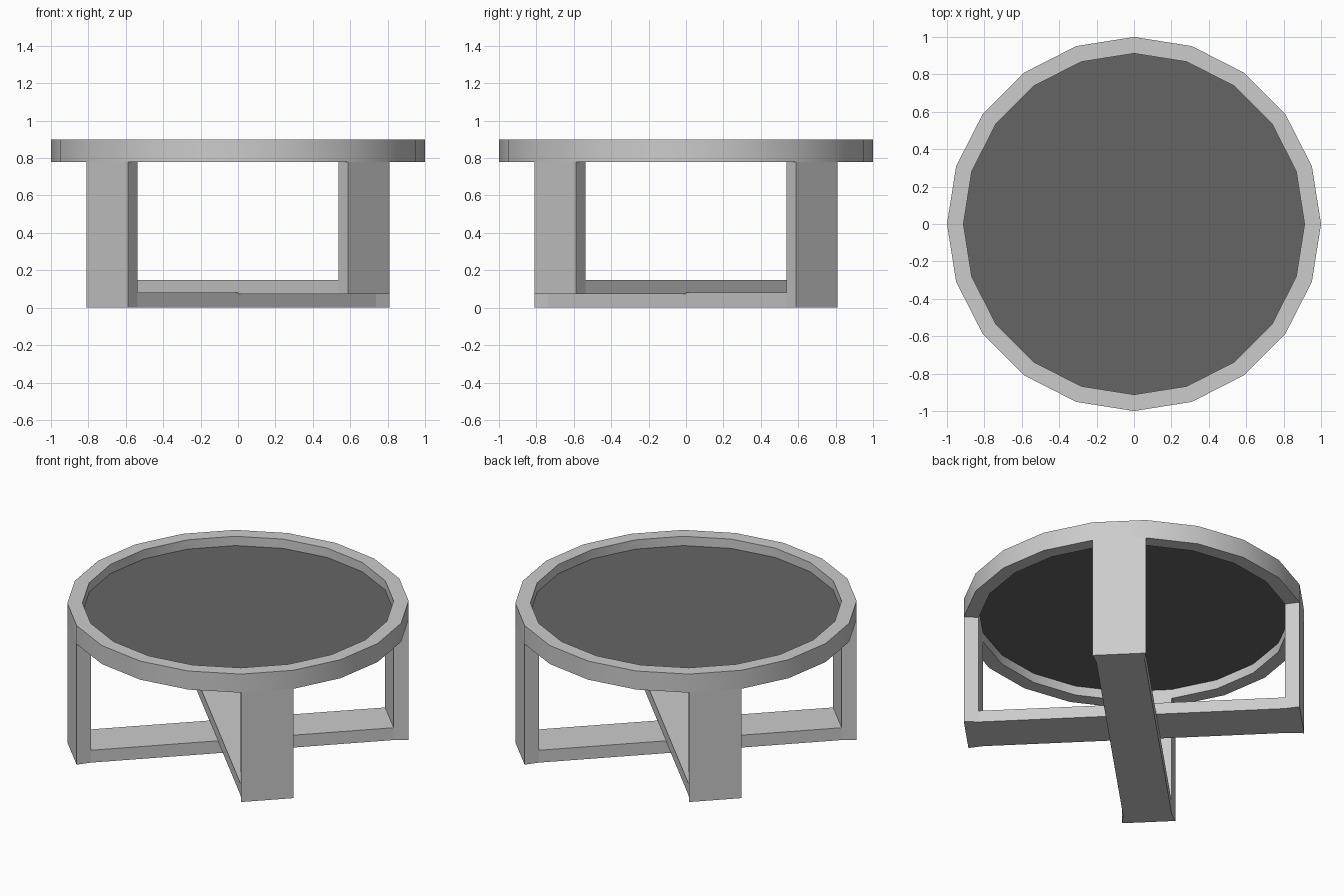
import bpy, bmesh
from math import sin, cos, pi, radians

if "Cube" in bpy.data.objects:
    bpy.data.objects.remove(bpy.data.objects["Cube"])

SIDES, OUTER, INNER = 20, 1.0, 0.912
RIM_LOW, RIM_TOP = 0.78, 0.90


def finish(name, bm, smooth=False):
    bmesh.ops.recalc_face_normals(bm, faces=bm.faces)
    mesh = bpy.data.meshes.new(name)
    bm.to_mesh(mesh)
    bm.free()
    obj = bpy.data.objects.new(name, mesh)
    bpy.context.collection.objects.link(obj)
    if smooth:
        bpy.context.view_layer.objects.active = obj
        obj.select_set(True)
        bpy.ops.object.shade_smooth_by_angle(angle=radians(30))
        obj.select_set(False)
    return obj


def circle(bm, radius, z):
    return [bm.verts.new((radius * cos(2 * pi * i / SIDES),
                          radius * sin(2 * pi * i / SIDES), z)) for i in range(SIDES)]


# Table rim: square section swept round a 20-sided ring
bm = bmesh.new()
loops = [circle(bm, r, z) for r, z in
         ((OUTER, RIM_LOW), (OUTER, RIM_TOP), (INNER, RIM_TOP), (INNER, RIM_LOW))]
for k in range(4):
    a, b = loops[k], loops[(k + 1) % 4]
    for i in range(SIDES):
        j = (i + 1) % SIDES
        bm.faces.new((a[i], a[j], b[j], b[i]))
finish("table_rim", bm, smooth=True)

# Dark inset panel
bm = bmesh.new()
bm.faces.new(circle(bm, INNER, 0.84))
panel = finish("table_panel", bm)
dark = bpy.data.materials.new("dark_panel")
dark.diffuse_color = (0.13, 0.13, 0.13, 1)
dark.use_nodes = True
dark.node_tree.nodes["Principled BSDF"].inputs["Base Color"].default_value = dark.diffuse_color
panel.data.materials.append(dark)


# U-shaped frame: two legs as wide as one rim segment, joined by a floor bar
def u_frame(name, low, high, angle):
    bm = bmesh.new()
    step = pi / SIDES
    r_out, r_in = OUTER * cos(step), INNER * cos(step)
    outline = [(-r_out, RIM_LOW), (-r_out, low), (-r_in, low), (r_in, low),
               (r_out, low), (r_out, RIM_LOW), (r_in, RIM_LOW), (r_in, high),
               (-r_in, high), (-r_in, RIM_LOW)]
    rows = []
    for side in (-1, 1):
        rows.append([bm.verts.new((x, side * abs(x) * math_tan, z))
                     for x, z in outline])
    a, b = rows
    n = len(outline)
    for i in range(n):
        if i in (5, 9):      # leg tops are open under the rim
            continue
        j = (i + 1) % n
        bm.faces.new((a[i], a[j], b[j], b[i]))
    for row in rows:
        for ids in ((0, 1, 2, 8, 9), (2, 3, 7, 8), (3, 4, 5, 6, 7)):
            bm.faces.new([row[i] for i in ids])
    obj = finish(name, bm)
    obj.rotation_euler.z = angle


math_tan = sin(pi / SIDES) / cos(pi / SIDES)
u_frame("lower_leg_frame", 0.0, 0.08, radians(45))
u_frame("upper_leg_frame", 0.073, 0.148, radians(-45))
